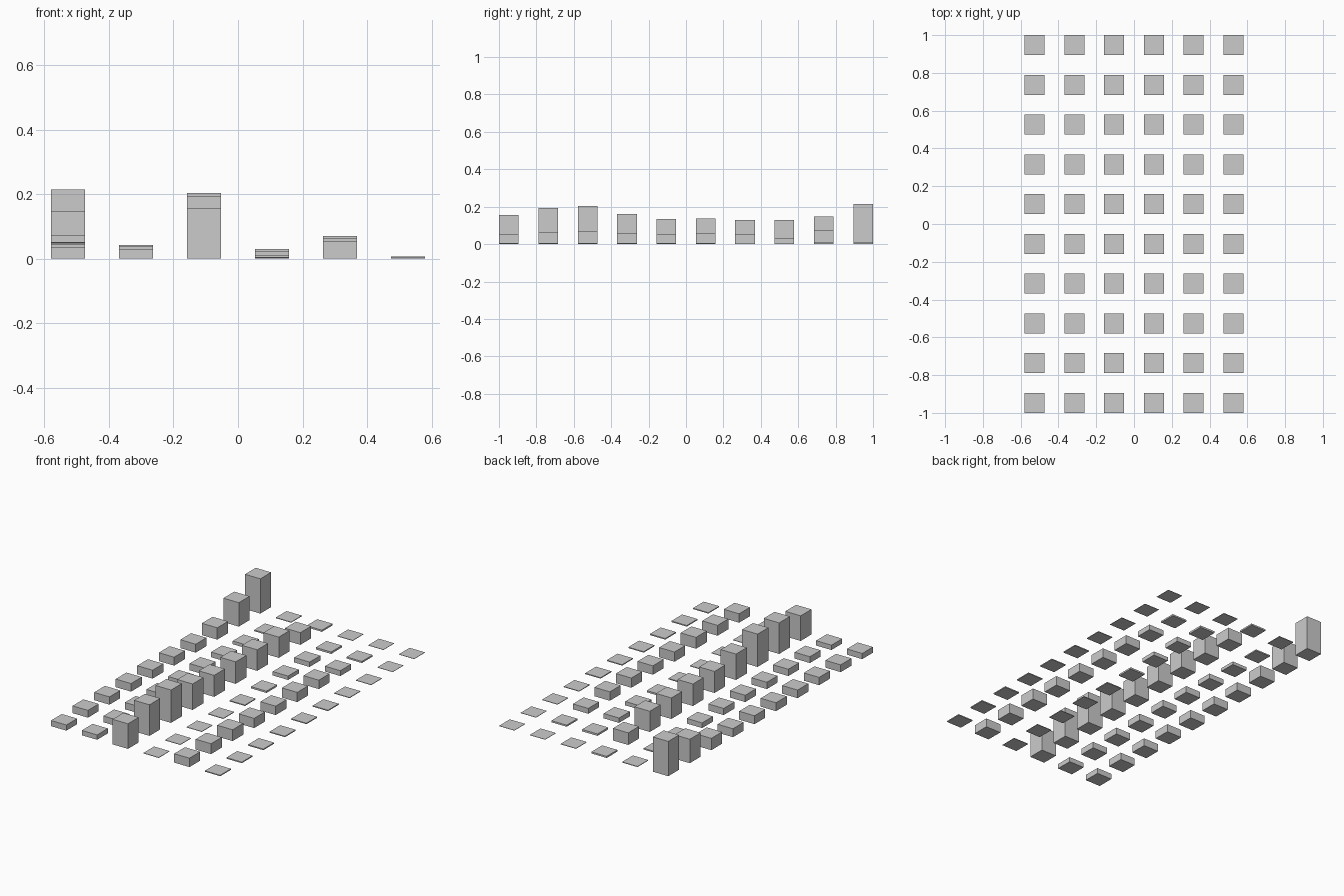
import bpy, bmesh

STEP = 0.2105      # spacing between bar centres
W = 0.105          # bar footprint

# Bar heights, one list per column (left to right), front row to back row
HEIGHTS = [
    [.035, .045, .048, .050, .052, .052, .052, .073, .148, .215],
    [.030, .039, .042, .042, .042, .041, .032, .020, .008, .004],
    [.155, .192, .203, .160, .133, .136, .130, .128, .075, .010],
    [.003, .003, .003, .004, .006, .011, .024, .030, .012, .003],
    [.055, .064, .070, .060, .055, .060, .055, .033, .010, .002],
    [.006, .007, .007, .006, .006, .006, .004, .003, .002, .002],
]


def bar(bm, x, y, h):
    """Box standing on z = 0."""
    verts = bmesh.ops.create_cube(bm, size=1)["verts"]
    bmesh.ops.scale(bm, verts=verts, vec=(W, W, h))
    bmesh.ops.translate(bm, verts=verts, vec=(x, y, h / 2))


# One object per column of bars
for c, column in enumerate(HEIGHTS):
    bm = bmesh.new()
    for r, h in enumerate(column):
        bar(bm, (c - 2.5) * STEP, (r - 4.5) * STEP, h)
    name = f"bar_column_{c + 1}"
    mesh = bpy.data.meshes.new(name)
    bm.to_mesh(mesh)
    bm.free()
    bpy.context.collection.objects.link(bpy.data.objects.new(name, mesh))
